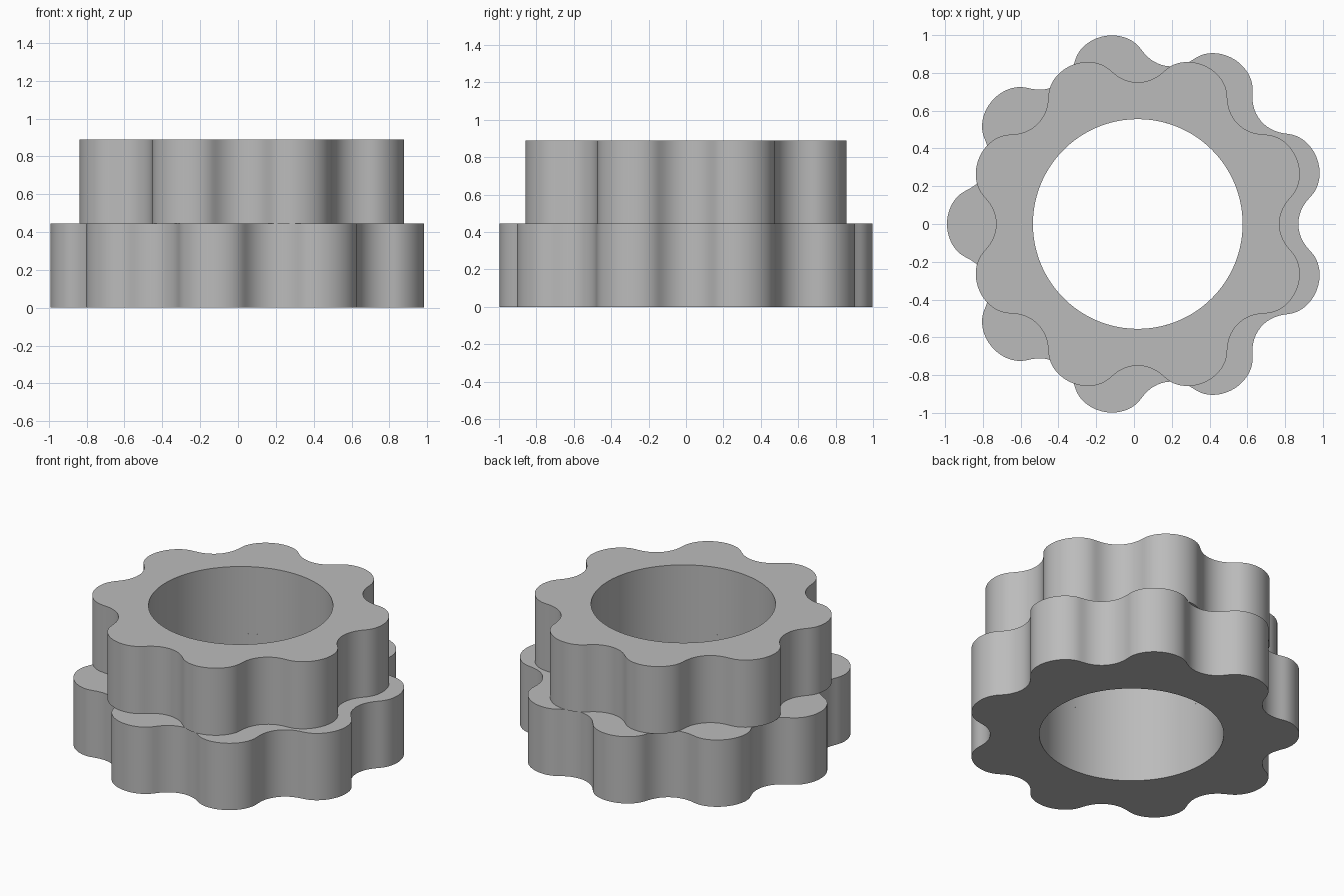
import bpy
import bmesh
from math import cos, sin, pi, hypot, atan2, radians
from mathutils import Vector

cube = bpy.data.objects.get("Cube")
if cube:
    bpy.data.objects.remove(cube, do_unlink=True)

CENTRE_X = 0.02     # axis of the stacked discs
BORE = 0.555        # radius of the through hole
ECC = 0.08          # eccentricity: half the tooth height
ROLLER = 0.17       # roller radius the profile is offset by
STEPS = 1080

grey = bpy.data.materials.new("plain grey")
grey.use_nodes = True
colour = (0.5, 0.5, 0.5, 1)
grey.diffuse_color = colour
grey.node_tree.nodes["Principled BSDF"].inputs["Base Color"].default_value = colour


def lobed_profile(lobes, mean_radius):
    """Offset epitrochoid with a valley at angle zero."""
    n, ring = lobes + 1, mean_radius + ROLLER
    points = []
    for i in range(STEPS):
        t = 2 * pi * i / STEPS
        tx = -ring * sin(t) + ECC * n * sin(n * t)
        ty = ring * cos(t) - ECC * n * cos(n * t)
        k = ROLLER / hypot(tx, ty)
        points.append((ring * cos(t) - ECC * cos(n * t) - ty * k,
                       ring * sin(t) - ECC * sin(n * t) + tx * k))
    return points


def lobed_disc(name, lobes, mean_radius, z0, z1):
    bm = bmesh.new()
    outer = lobed_profile(lobes, mean_radius)
    angles = [atan2(y, x) for x, y in outer]
    inner = [(BORE * cos(a), BORE * sin(a)) for a in angles]
    # Four loops around the ring's rectangular section
    section = [(outer, z0), (outer, z1), (inner, z1), (inner, z0)]
    loops = [[bm.verts.new((x, y, z)) for x, y in pts] for pts, z in section]
    for k in range(4):
        a, b = loops[k], loops[(k + 1) % 4]
        for i in range(STEPS):
            j = (i + 1) % STEPS
            bm.faces.new((a[i], a[j], b[j], b[i]))
    bmesh.ops.recalc_face_normals(bm, faces=bm.faces)
    mesh = bpy.data.meshes.new(name)
    bm.to_mesh(mesh)
    bm.free()
    mesh.materials.append(grey)
    obj = bpy.data.objects.new(name, mesh)
    obj.location = Vector((CENTRE_X, 0, 0))
    bpy.context.collection.objects.link(obj)
    bpy.ops.object.select_all(action='DESELECT')
    obj.select_set(True)
    bpy.context.view_layer.objects.active = obj
    bpy.ops.object.shade_smooth_by_angle(angle=radians(30))


# Nine-lobed lower disc and eight-lobed upper disc
lobed_disc("lower_lobed_disc", 9, 0.93, 0, 0.444)
lobed_disc("upper_lobed_disc", 8, 0.83, 0.444, 0.89)
